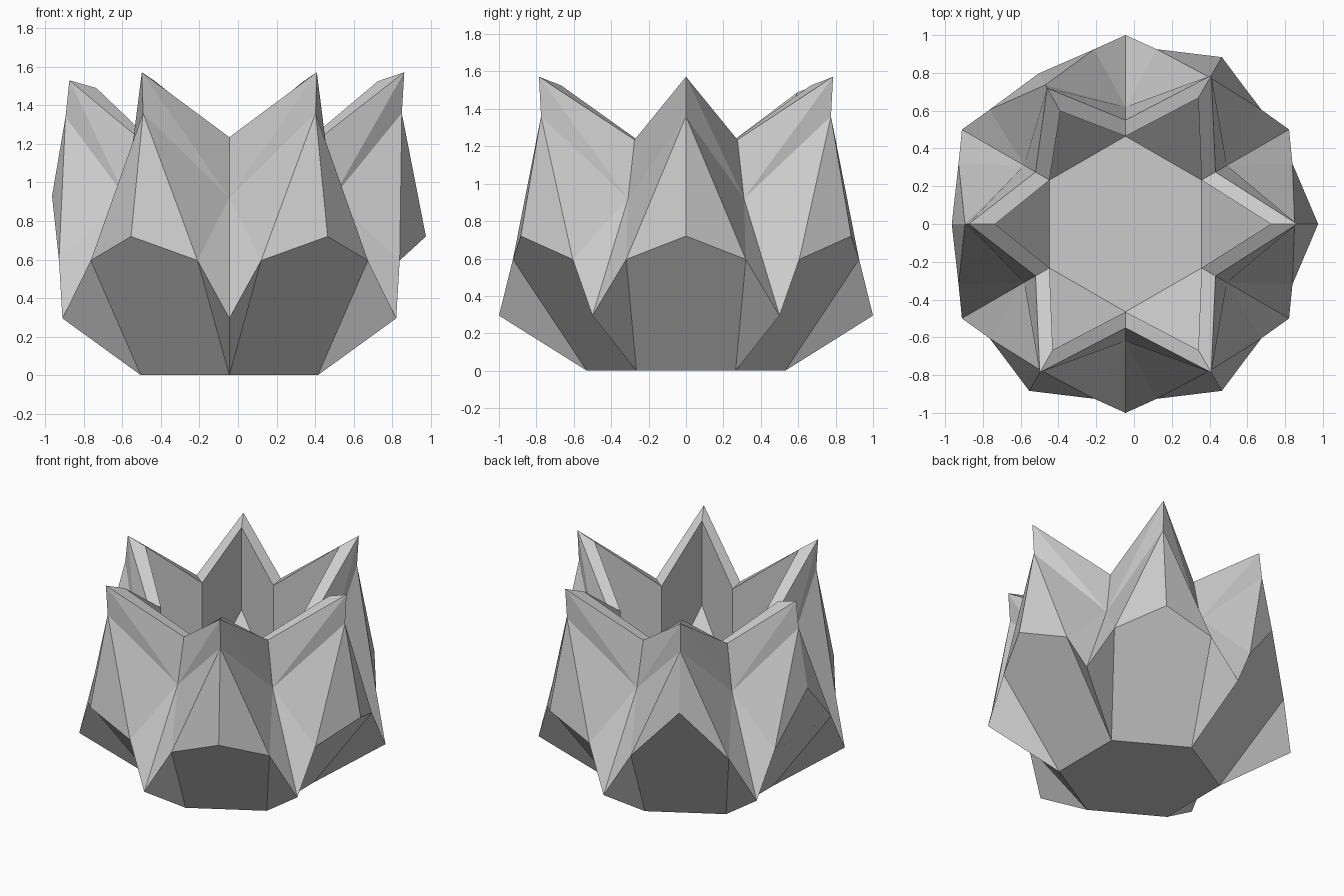
import bpy, bmesh
from math import cos, sin, radians

cube = bpy.data.objects.get("Cube")
if cube:
    bpy.data.objects.remove(cube, do_unlink=True)

AXIS_X = -0.045          # the two shallow petals leave the axis off centre
SHALLOW = (2, 3)         # petals pulled inward
PETALS = range(6)

bm = bmesh.new()


def point(angle, radius, z):
    a = radians(angle)
    return bm.verts.new((AXIS_X + radius * cos(a), radius * sin(a), z))


def valley_ring(radius, z):
    """One point in each valley between two petals."""
    return [point(60 * k + 30, radius, z) for k in PETALS]


def petal_ring(full, shallow):
    """One point on each petal's centre line, given as (radius, z)."""
    return [point(60 * k, *(shallow if k in SHALLOW else full)) for k in PETALS]


# Valley points, from the foot up to the rim and down inside
foot = valley_ring(0.53, 0.0)
spur = valley_ring(1.0, 0.295)
fold = valley_ring(0.62, 0.92)
notch = valley_ring(0.55, 1.235)
inner_notch = valley_ring(0.465, 1.215)
floor = valley_ring(0.465, 0.5)

# Petal centre points, from the lower facet up to the tip and down inside
apex = petal_ring((1.02, 0.72), (0.92, 0.93))
shoulder = petal_ring((0.895, 1.36), (0.85, 1.34))
tip = petal_ring((0.908, 1.572), (0.83, 1.53))
inner_tip = petal_ring((0.77, 1.525), (0.69, 1.49))
pocket = petal_ring((0.77, 0.92), (0.69, 0.9))

# Side corners of each lower facet
corner = {(k, s): point(60 * k + s * 19.9, 0.94, 0.595)
          for k in PETALS for s in (-1, 1)}

face = bm.faces.new
face(foot)
face(floor)
for k in PETALS:
    # Five-sided lower facet and the sloping pocket behind it
    face((apex[k], corner[k, -1], foot[k - 1], foot[k], corner[k, 1]))
    face((pocket[k], floor[k - 1], floor[k]))
    for s in (-1, 1):
        v = k if s == 1 else k - 1
        c = corner[k, s]
        # Outer facets of this half petal
        face((c, spur[v], foot[v]))
        face((c, spur[v], fold[v]))
        face((apex[k], c, shoulder[k]))
        face((shoulder[k], c, fold[v]))
        face((shoulder[k], fold[v], tip[k]))
        face((tip[k], fold[v], notch[v]))
        # Rim and inner wall
        face((tip[k], notch[v], inner_notch[v], inner_tip[k]))
        face((inner_tip[k], inner_notch[v], floor[v], pocket[k]))

bmesh.ops.recalc_face_normals(bm, faces=bm.faces)
mesh = bpy.data.meshes.new("faceted_planter")
bm.to_mesh(mesh)
bm.free()

# Plain grey material
grey = bpy.data.materials.new("plain_grey")
grey.use_nodes = True
colour = (0.6, 0.6, 0.6, 1.0)
grey.diffuse_color = colour
grey.node_tree.nodes["Principled BSDF"].inputs["Base Color"].default_value = colour
mesh.materials.append(grey)

planter = bpy.data.objects.new("faceted_planter", mesh)
bpy.context.collection.objects.link(planter)
